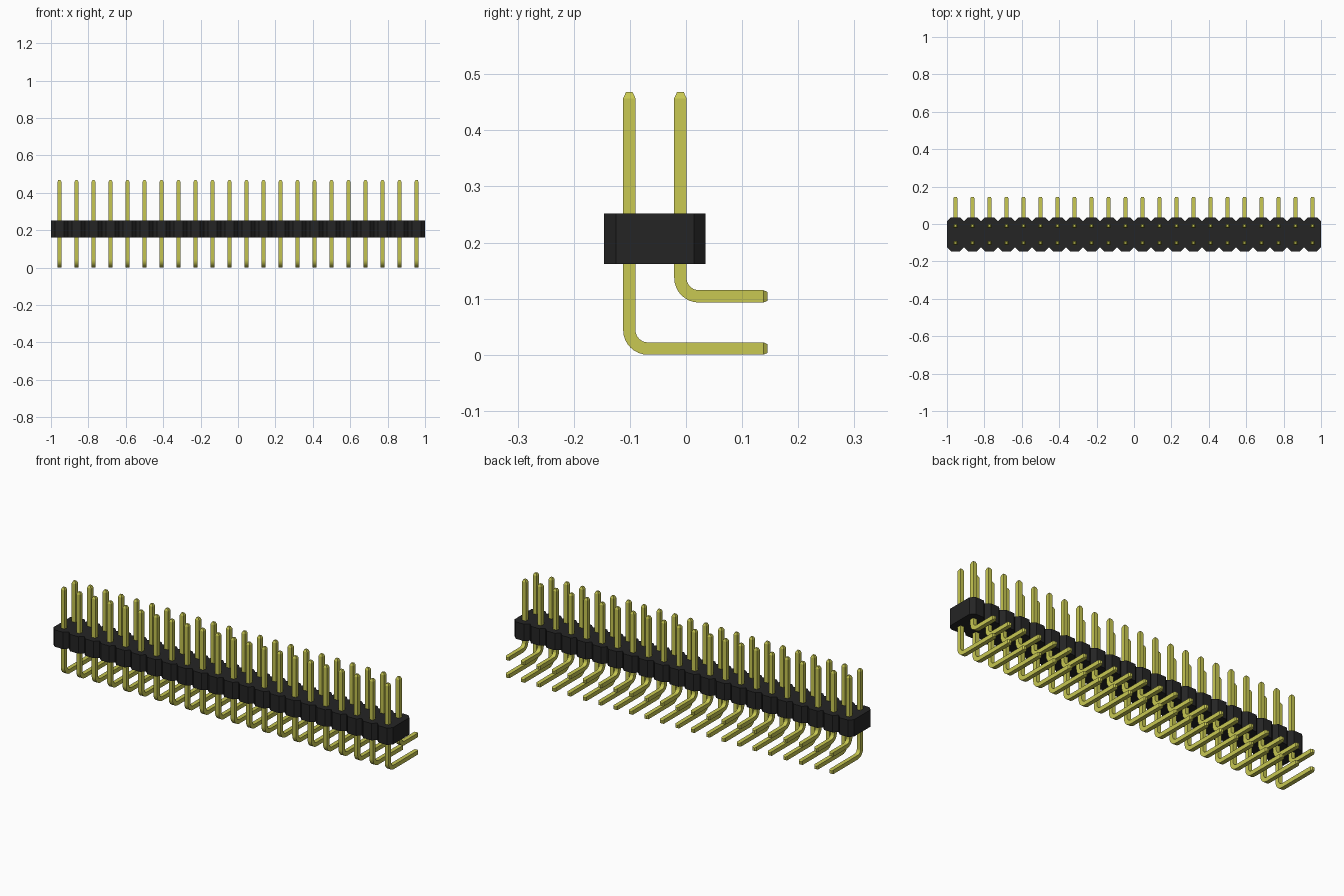
import bpy, bmesh, math
from mathutils import Vector

if "Cube" in bpy.data.objects:
    bpy.data.objects.remove(bpy.data.objects["Cube"])

COLUMNS = 22
PITCH = 2 / COLUMNS
HALF = 0.011          # half thickness of the square wire
BEND = 0.033          # centreline bend radius
BEND_STEPS = 8
TOP, BACK_END = 0.468, 0.145


def make_material(name, color):
    mat = bpy.data.materials.new(name)
    mat.use_nodes = True
    mat.diffuse_color = color
    mat.node_tree.nodes["Principled BSDF"].inputs["Base Color"].default_value = color
    return mat


def make_object(name, bm, mat):
    bmesh.ops.recalc_face_normals(bm, faces=bm.faces)
    mesh = bpy.data.meshes.new(name)
    bm.to_mesh(mesh)
    bm.free()
    mesh.materials.append(mat)
    obj = bpy.data.objects.new(name, mesh)
    bpy.context.collection.objects.link(obj)
    return obj


gold = make_material("yellow gold", (0.58, 0.58, 0.085, 1))
black = make_material("black plastic", (0.018, 0.018, 0.018, 1))


# Housing: row of chamfered blocks as one scalloped outline, extruded upward
def make_housing(front=-0.146, back=0.035, bottom=0.162, top=0.252, chamfer=0.021):
    front_edge = [(-1, front + chamfer)]
    for i in range(COLUMNS):
        x = -1 + i * PITCH
        front_edge += [(x + chamfer, front), (x + PITCH - chamfer, front),
                       (x + PITCH, front + chamfer)]
    back_edge = [(x, front + back - y) for x, y in reversed(front_edge)]
    bm = bmesh.new()
    face = bm.faces.new([bm.verts.new((x, y, bottom)) for x, y in front_edge + back_edge])
    result = bmesh.ops.extrude_face_region(bm, geom=[face], use_keep_orig=True)
    verts = [v for v in result["geom"] if isinstance(v, bmesh.types.BMVert)]
    bmesh.ops.translate(bm, verts=verts, vec=(0, 0, top - bottom))
    return make_object("housing", bm, black)


# Pins: square wire swept down, round a bend and out to the back, with tapered tips
def make_pin_row(name, y, z):
    # each station: y, z, sweep angle, half width, half thickness
    stations = [(y, TOP, 0, 0.006, 0.006), (y, TOP - 0.011, 0, HALF, HALF)]
    for i in range(BEND_STEPS + 1):
        a = math.pi / 2 * i / BEND_STEPS
        stations.append((y + BEND * (1 - math.cos(a)), z + BEND * (1 - math.sin(a)),
                         a, HALF, HALF))
    stations += [(BACK_END - 0.007, z, math.pi / 2, HALF, HALF),
                 (BACK_END, z, math.pi / 2, 0.006, 0.008)]

    bm = bmesh.new()
    rings = []
    for py, pz, a, width, thick in stations:
        across = Vector((0, math.cos(a), math.sin(a))) * thick
        side = Vector((width, 0, 0))
        centre = Vector((-1 + PITCH / 2, py, pz))
        rings.append([bm.verts.new(centre + side * sx + across * sy)
                      for sx, sy in ((-1, -1), (1, -1), (1, 1), (-1, 1))])
    for r0, r1 in zip(rings, rings[1:]):
        for k in range(4):
            n = (k + 1) % 4
            bm.faces.new((r0[k], r0[n], r1[n], r1[k]))
    bm.faces.new(rings[0])
    bm.faces.new(rings[-1])
    obj = make_object(name, bm, gold)

    # Smooth only the gentle bend, keep wire edges and tips crisp
    bpy.ops.object.select_all(action='DESELECT')
    obj.select_set(True)
    bpy.context.view_layer.objects.active = obj
    bpy.ops.object.shade_smooth_by_angle(angle=math.radians(15))

    array = obj.modifiers.new("columns", 'ARRAY')
    array.count = COLUMNS
    array.use_relative_offset = False
    array.use_constant_offset = True
    array.constant_offset_displace = (PITCH, 0, 0)
    return obj


make_housing()
make_pin_row("front_pins", -0.101, HALF)
make_pin_row("back_pins", -0.010, 0.104)
